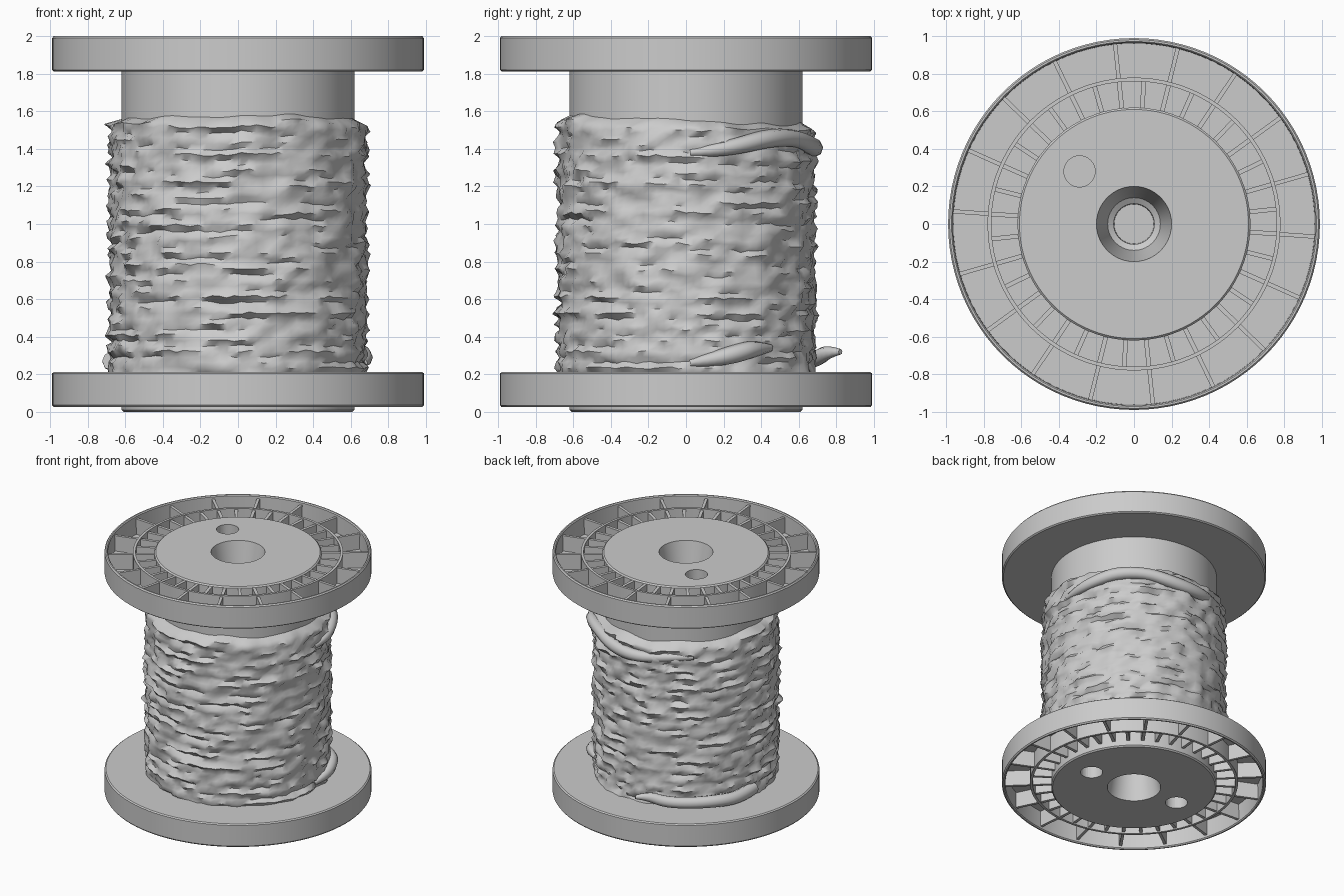
import bpy, bmesh, math, random
from mathutils import Vector, Matrix, noise

if "Cube" in bpy.data.objects:
    bpy.data.objects.remove(bpy.data.objects["Cube"])

random.seed(4)
TAU = math.tau


def finish(bm, name, angle=35):
    bmesh.ops.recalc_face_normals(bm, faces=bm.faces)
    me = bpy.data.meshes.new(name)
    bm.to_mesh(me)
    bm.free()
    ob = bpy.data.objects.new(name, me)
    bpy.context.collection.objects.link(ob)
    shade(ob, angle)
    return ob


def select(ob):
    bpy.ops.object.select_all(action='DESELECT')
    ob.select_set(True)
    bpy.context.view_layer.objects.active = ob


def shade(ob, angle):
    select(ob)
    bpy.ops.object.shade_smooth_by_angle(angle=math.radians(angle))


def lathe(name, profile, n=96):
    # Profile starts and ends on the axis
    bm = bmesh.new()
    rings = []
    for r, z in profile:
        if r == 0:
            rings.append([bm.verts.new((0, 0, z))] * n)
        else:
            rings.append([bm.verts.new((r * math.cos(TAU * i / n), r * math.sin(TAU * i / n), z))
                          for i in range(n)])
    for a, b in zip(rings, rings[1:]):
        for i in range(n):
            j = (i + 1) % n
            bm.faces.new(list(dict.fromkeys((a[i], a[j], b[j], b[i]))))
    return finish(bm, name)


# Spool body: drum, recessed flanges and stepped centre holes
def end_profile(hub):
    return [(0, 1.5), (.105, 1.5), (.108, 1.66), (.14, 1.68), (.2, hub), (.61, hub), (.62, hub - .01),
            (.62, 1.85), (.76, 1.85), (.76, 1.985), (.78, 1.985), (.78, 1.85), (.962, 1.85),
            (.965, 1.992), (.972, 2.0), (.982, 2.0), (.99, 1.99), (.99, 1.82), (.98, 1.812), (.62, 1.812)]


def mirror_z(z):
    return 2.025 - z


bottom = [(r, mirror_z(z)) for r, z in end_profile(2.025)]
body = lathe("spool_body", end_profile(1.985) + bottom[::-1])

# Small drive holes: one on top, two underneath
for x, y, z in [(-.29, .28, 1.985), (.39, -.03, 0), (-.39, .03, 0)]:
    bpy.ops.mesh.primitive_cylinder_add(vertices=32, radius=.083, depth=.2, location=(x, y, z))
    cutter = bpy.context.object
    cutter.hide_render = True
    select(body)
    mod = body.modifiers.new("drive_hole", 'BOOLEAN')
    mod.operation = 'DIFFERENCE'
    mod.solver = 'EXACT'
    mod.object = cutter
    bpy.ops.object.modifier_apply(modifier=mod.name)
    bpy.data.objects.remove(cutter)
shade(body, 35)


# Radial stiffening ribs in both flanges
def ribs(name, count, r0, r1, width, z0, z1):
    bm = bmesh.new()
    for i in range(count):
        m = (Matrix.Rotation(math.radians(-4) + TAU * i / count, 4, 'Z')
             @ Matrix.Translation(((r0 + r1) / 2, 0, (z0 + z1) / 2))
             @ Matrix.Diagonal((r1 - r0, width, z1 - z0, 1)))
        bmesh.ops.create_cube(bm, size=1, matrix=m)
    finish(bm, name)


for label, z0, z1 in [("top", 1.845, 1.975), ("bottom", mirror_z(1.975), mirror_z(1.845))]:
    ribs(label + "_outer_ribs", 18, .775, .967, .022, z0, z1)
    ribs(label + "_inner_ribs", 36, .615, .765, .024, z0, z1)

# Wound cable mass with rough strand bumps
bm = bmesh.new()
N, ROWS = 110, 46
rings = []
for k in range(ROWS + 2):
    ring = []
    for i in range(N):
        a = TAU * i / N
        top = 1.525 - .025 * math.sin(a) + .02 * noise.noise((3 * math.cos(a), 3 * math.sin(a), 9))
        t = min(k, ROWS) / ROWS
        z = .205 + t * (top - .205)
        r = .682 + .009 * math.cos(TAU * z / .075 + a)
        r += .035 * noise.noise((6 * math.cos(a), 6 * math.sin(a), z * 20)) + random.uniform(-.006, .006)
        if 0 < k < ROWS:
            z += random.uniform(-.007, .007)
        if k > ROWS:
            r, z = .612, top + .03
        ring.append(bm.verts.new((r * math.cos(a), r * math.sin(a), z)))
    rings.append(ring)
for a, b in zip(rings, rings[1:]):
    for i in range(N):
        j = (i + 1) % N
        bm.faces.new((a[i], a[j], b[j], b[i]))
finish(bm, "wound_cable", 50)


# Loose strands: points are (angle in degrees, radius, height, thickness)
def strand(name, pts):
    cu = bpy.data.curves.new(name, 'CURVE')
    cu.dimensions = '3D'
    cu.bevel_depth = 1
    cu.bevel_resolution = 2
    cu.resolution_u = 4
    cu.use_fill_caps = True
    sp = cu.splines.new('NURBS')
    sp.points.add(len(pts) - 1)
    sp.use_endpoint_u = True
    sp.order_u = 3
    for p, (a, r, z, th) in zip(sp.points, pts):
        a = math.radians(a)
        p.co = (r * math.cos(a), r * math.sin(a), z, 1)
        p.radius = th
    ob = bpy.data.objects.new(name, cu)
    bpy.context.collection.objects.link(ob)


strand("upper_loose_strand", [(2, .67, 1.38, .02), (12, .69, 1.39, .035), (25, .70, 1.42, .045),
                              (40, .70, 1.46, .05), (58, .69, 1.46, .045), (72, .69, 1.42, .05),
                              (88, .69, 1.40, .05), (105, .68, 1.41, .04), (130, .67, 1.44, .03)])
strand("lower_right_strand", [(2, .67, .26, .02), (12, .70, .28, .04), (22, .71, .31, .05),
                              (32, .70, .34, .045), (42, .67, .34, .02)])
strand("lower_back_strand", [(172, .68, .27, .05), (158, .73, .26, .05), (142, .74, .27, .05),
                             (125, .74, .27, .045), (112, .75, .28, .045), (104, .77, .32, .04),
                             (98, .83, .32, .015)])
